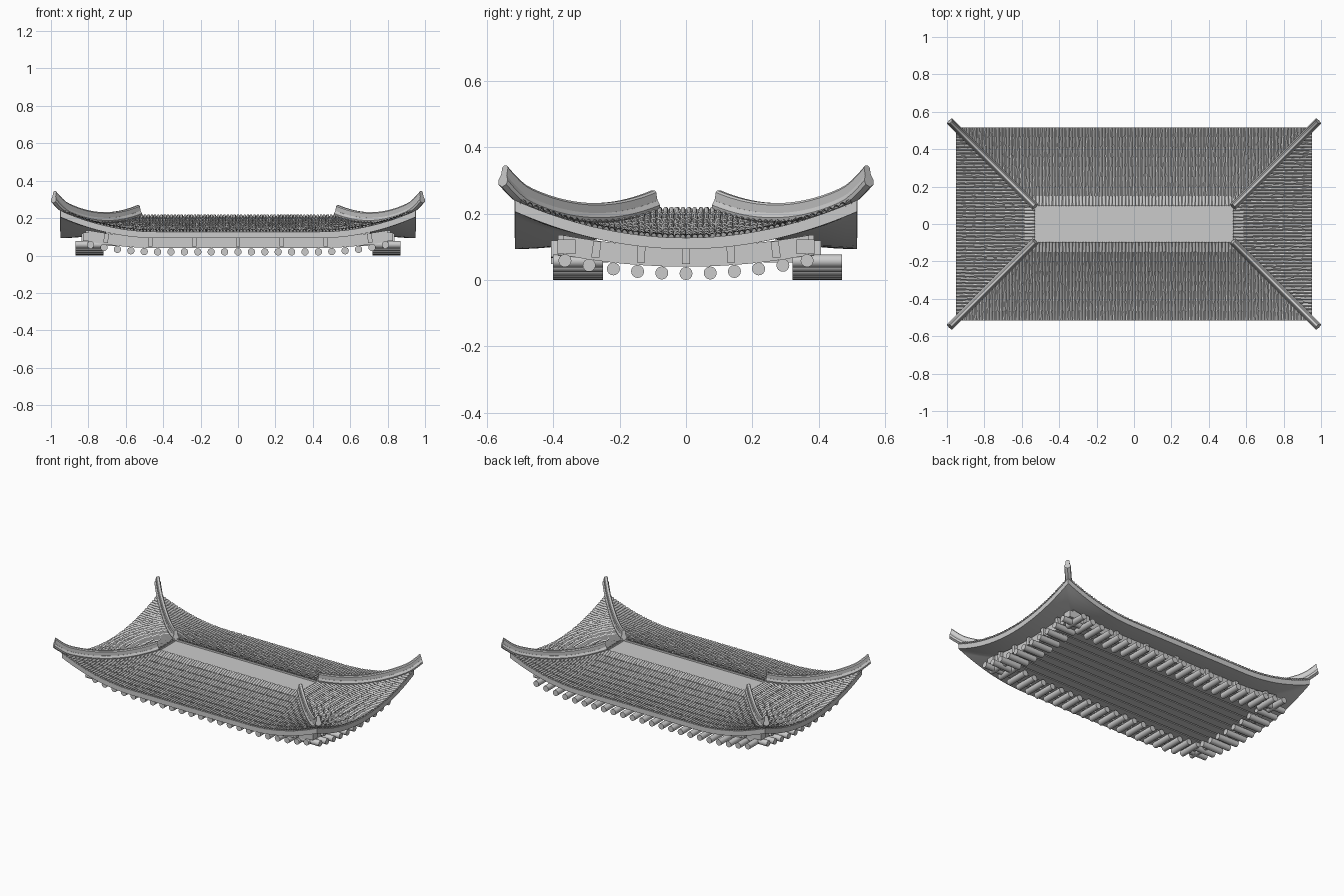
import bpy, bmesh, random
from math import pi
from mathutils import Vector, Matrix

if "Cube" in bpy.data.objects:
    bpy.data.objects.remove(bpy.data.objects["Cube"])

random.seed(4)
IX, IY, RUN = 0.53, 0.095, 0.42      # inner opening half sizes, horizontal run of slope


def roof_z(d, s):
    """Height at slope fraction s (0 inner, 1 eave), d = distance from the hip."""
    t = max(0.0, 1 - max(d, 0) / (IY + RUN * s))
    return 0.127 + 0.085 * (1 - s) ** 2 + 0.113 * s * s * t * t


def roof_pt(side, u, s, off=0.0):
    """Point on slope: side 0 front, 1 right, 2 back, 3 left; u runs along the eave."""
    hx, hy = IX + RUN * s, IY + RUN * s
    half, out = (hx, hy) if side % 2 == 0 else (hy, hx)
    z = roof_z(half - abs(u), s) + off
    return Vector([(u, -out, z), (out, u, z), (-u, out, z), (-out, -u, z)][side])


def finish(name, bm, smooth=None):
    bmesh.ops.recalc_face_normals(bm, faces=bm.faces)
    me = bpy.data.meshes.new(name)
    bm.to_mesh(me)
    bm.free()
    ob = bpy.data.objects.new(name, me)
    bpy.context.collection.objects.link(ob)
    if smooth:
        bpy.context.view_layer.objects.active = ob
        ob.select_set(True)
        bpy.ops.object.shade_smooth_by_angle(angle=smooth)
        ob.select_set(False)
    return ob


def loft(bm, rings, closed=True, caps=True):
    """Skin a list of point rings."""
    vs = [[bm.verts.new(p) for p in r] for r in rings]
    n = len(vs[0])
    for a, b in zip(vs, vs[1:]):
        for i in range(n if closed else n - 1):
            j = (i + 1) % n
            bm.faces.new((a[i], a[j], b[j], b[i]))
    if caps:
        bm.faces.new(vs[0][::-1])
        bm.faces.new(vs[-1])


def box(bm, c, size, rot=None):
    m = Matrix.Translation(c) @ (rot or Matrix()) @ Matrix.Diagonal((*size, 1))
    bmesh.ops.create_cube(bm, size=1, matrix=m)


# curved roof deck: closed shell with eave band and soffit
bm = bmesh.new()
NU, NS, THICK = 48, 12, 0.034
for side in range(4):
    rings = []
    for j in range(NU + 1):
        f = 2 * j / NU - 1
        ring = []
        for off, order in ((0, range(NS + 1)), (-THICK, range(NS, -1, -1))):
            for k in order:
                s = k / NS
                half = (IX if side % 2 == 0 else IY) + RUN * s
                ring.append(roof_pt(side, f * half, s, off))
        rings.append(ring)
    loft(bm, rings, caps=False)
bmesh.ops.remove_doubles(bm, verts=bm.verts, dist=1e-5)
finish("roof_deck", bm, 0.6)

# rows of overlapping half-round tiles
bm = bmesh.new()
PITCH, R = 0.0176, 0.0092
ARCH = [(-1, -0.2), (-0.7, 0.75), (0, 1.1), (0.7, 0.75), (1, -0.2)]
for side in range(4):
    half = (IX if side % 2 == 0 else IY) + RUN
    inner = half - RUN
    n = int(2 * half / PITCH)
    for i in range(n):
        u = -half + (i + 0.5) * 2 * half / n
        s0 = max(0.0, (abs(u) - inner) / RUN)
        count = max(1, round((1 - s0) * 8))
        for k in range(count):
            a = s0 + (1 - s0) * k / count
            b = s0 + (1 - s0) * (k + 1) / count
            ua, ub = (u + random.uniform(-0.002, 0.002) for _ in range(2))
            rings = []
            for s, w, uu, lift in ((a, 0.82, ua, 0), ((a + b) / 2, 0.92, (ua + ub) / 2, 0.001),
                                   (b + 0.004, 1.05, ub, 0.002)):
                base = roof_pt(side, uu, s, lift)
                along = roof_pt(side, uu + 0.01, s) - roof_pt(side, uu, s)
                along = Vector((along.x, along.y, 0)).normalized()
                rings.append([base + along * x * R * w + Vector((0, 0, z * R * w)) for x, z in ARCH])
            loft(bm, rings, closed=False, caps=False)
finish("roof_tiles", bm, 0.9)

# upswept hip ridges: round body with a flat cap strip
for name, prof in (("hip_ridge_body", [(-0.017, 0), (-0.02, 0.012), (-0.013, 0.026),
                                       (0.013, 0.026), (0.02, 0.012), (0.017, 0), (0, -0.008)]),
                   ("hip_ridge_cap", [(-0.012, 0.024), (-0.012, 0.05), (-0.007, 0.056),
                                      (0.007, 0.056), (0.012, 0.05), (0.012, 0.024)])):
    bm = bmesh.new()
    for sx in (-1, 1):
        for sy in (-1, 1):
            rings = []
            for k in range(25):
                s = -0.01 + 1.10 * k / 24
                c = Vector((sx * (IX + RUN * s), sy * (IY + RUN * s),
                            roof_z(0, s) + 0.026 * (max(0, s - 0.93) / 0.16) ** 1.5))
                w = Vector((sx, -sy, 0)).normalized()
                out = Vector((sx, sy, 0)).normalized()
                lean = 0.2 * (2 * s - 1)
                rings.append([c + w * x + Vector((0, 0, z)) - out * z * lean for x, z in prof])
            loft(bm, rings)
    finish(name, bm, 0.6)

# flat plate closing the centre
bm = bmesh.new()
box(bm, (0, 0, 0.19), (2 * IX, 2 * IY, 0.02))
finish("centre_plate", bm)

# plank ceiling
bm = bmesh.new()
box(bm, (0, 0, 0.075), (1.58, 0.72, 0.01))
for i in range(11):
    box(bm, (0, (i - 5) * 0.0655, 0.062), (1.58, 0.057, 0.02))
finish("ceiling_planks", bm)

# curved beams under the eaves
BX, BY = 0.80, 0.37


def sag(u, half):
    return max(0.0, 1 - (half - abs(u)) / BY) ** 2


bm = bmesh.new()
for side in range(4):
    half, out = (BX, BY) if side % 2 == 0 else (BY, BX)
    rings = []
    for k in range(33):
        u = (2 * k / 32 - 1) * half
        z = 0.04 + 0.035 * sag(u, half)
        rings.append([Matrix.Rotation(side * pi / 2, 3, 'Z') @ Vector((u, -out + y, z + h))
                      for y, h in ((-0.015, 0), (0.015, 0), (0.015, 0.06), (-0.015, 0.06))])
    loft(bm, rings)
finish("eave_beams", bm, 0.5)

# short round rafter stubs and bracket blocks
rafters, blocks = bmesh.new(), bmesh.new()
for side in range(4):
    turn = Matrix.Rotation(side * pi / 2, 4, 'Z')
    long_side = side % 2 == 0
    half, out = (BX, BY) if long_side else (BY, BX)
    mid = {0: 0.325, 2: 0.395}.get(side, 0.795)
    n = 23 if long_side else 11
    for i in range(n):
        u = (2 * i / (n - 1) - 1) * half * 0.985
        z = 0.0195 + 0.04 * sag(u, half)
        m = turn @ Matrix.Translation((u, -mid, z)) @ Matrix.Rotation(pi / 2, 4, 'X')
        bmesh.ops.create_cone(rafters, cap_ends=True, segments=16, radius1=0.0195,
                              radius2=0.0195, depth=0.15, matrix=m)
    n, step = (3, 0.235) if long_side else (2, 0.135)
    for i in range(-n, n + 1):
        u = i * step
        tilt = Matrix.Rotation(0.25 * sag(u, half) * (1 if u > 0 else -1), 4, 'Y')
        m = turn @ Matrix.Translation((u, -out - 0.012, 0.073 + 0.035 * sag(u, half))) @ tilt.inverted()
        bmesh.ops.create_cube(blocks, size=1, matrix=m @ Matrix.Diagonal((0.024, 0.05, 0.05, 1)))
# corner bearing blocks
for sx in (-1, 1):
    for sy in (-1, 1):
        box(blocks, (sx * 0.80, sy * 0.36, 0.1), (0.06, 0.055, 0.045))
finish("rafter_stubs", rafters, 0.6)
finish("bracket_blocks", blocks)
